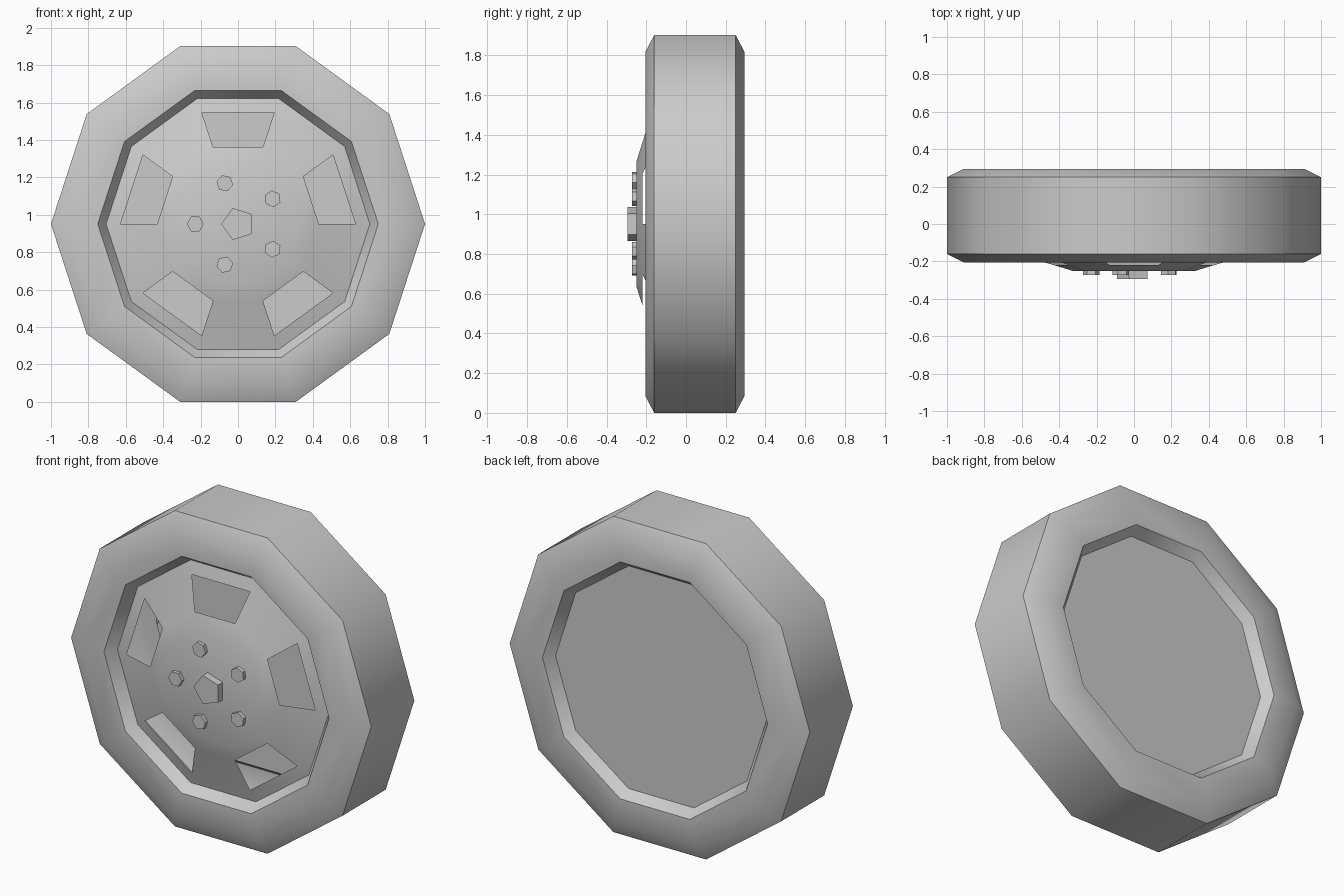
import bpy, bmesh, math
from mathutils import Vector

if "Cube" in bpy.data.objects:
    bpy.data.objects.remove(bpy.data.objects["Cube"])

CZ = math.sin(math.radians(72))  # axle height: flat side of the decagon rests on z = 0


def lathe(name, profile, sides=10, centre=(0, 0), turn=0, front_cap=False, back_cap=False,
          skip=None, smooth=True):
    """Revolve (radius, y) points about the y axis; profile runs front to back."""
    bm = bmesh.new()
    rings = []
    for r, y in profile:
        ring = []
        for j in range(sides):
            a = turn + 2 * math.pi * j / sides
            ring.append(bm.verts.new((centre[0] + r * math.cos(a), y,
                                      CZ + centre[1] + r * math.sin(a))))
        rings.append(ring)
    for k in range(len(rings) - 1):
        a, b = rings[k], rings[k + 1]
        for j in range(sides):
            if skip and skip(k, j):
                continue
            n = (j + 1) % sides
            bm.faces.new((a[j], b[j], b[n], a[n]))
    if front_cap:
        bm.faces.new(rings[0])
    if back_cap:
        bm.faces.new(rings[-1][::-1])
    mesh = bpy.data.meshes.new(name)
    bm.to_mesh(mesh)
    bm.free()
    ob = bpy.data.objects.new(name, mesh)
    bpy.context.collection.objects.link(ob)
    if smooth:
        bpy.ops.object.select_all(action='DESELECT')
        ob.select_set(True)
        bpy.context.view_layer.objects.active = ob
        bpy.ops.object.shade_smooth_by_angle(angle=math.radians(40))
    return ob


# Hollow tyre with shoulders and the recessed lips on both sides
lathe("tyre", [(0.705, -0.14), (0.75, -0.205), (0.91, -0.205), (1.0, -0.16),
               (1.0, 0.25), (0.91, 0.295), (0.75, 0.295), (0.705, 0.235)])

# Domed wheel cover: every other sector is an open window
lathe("wheel_cover", [(0.33, -0.25), (0.432, -0.219), (0.628, -0.162), (0.705, -0.14)],
      front_cap=True, skip=lambda k, j: k == 1 and j % 2 == 0)

# Flat plate closing the back
lathe("back_plate", [(0.705, 0.235)], back_cap=True, smooth=False)

# Five-sided centre cap
lathe("centre_cap", [(0.09, -0.295), (0.09, -0.25)], sides=5, turn=math.pi / 5,
      front_cap=True, smooth=False)

# Ring of hexagonal wheel bolts
for i in range(5):
    a = math.radians(36 + 72 * i)
    lathe(f"bolt_{i + 1}", [(0.045, -0.272), (0.045, -0.25)], sides=6, turn=a,
          centre=(0.229 * math.cos(a), 0.229 * math.sin(a)), front_cap=True, smooth=False)
